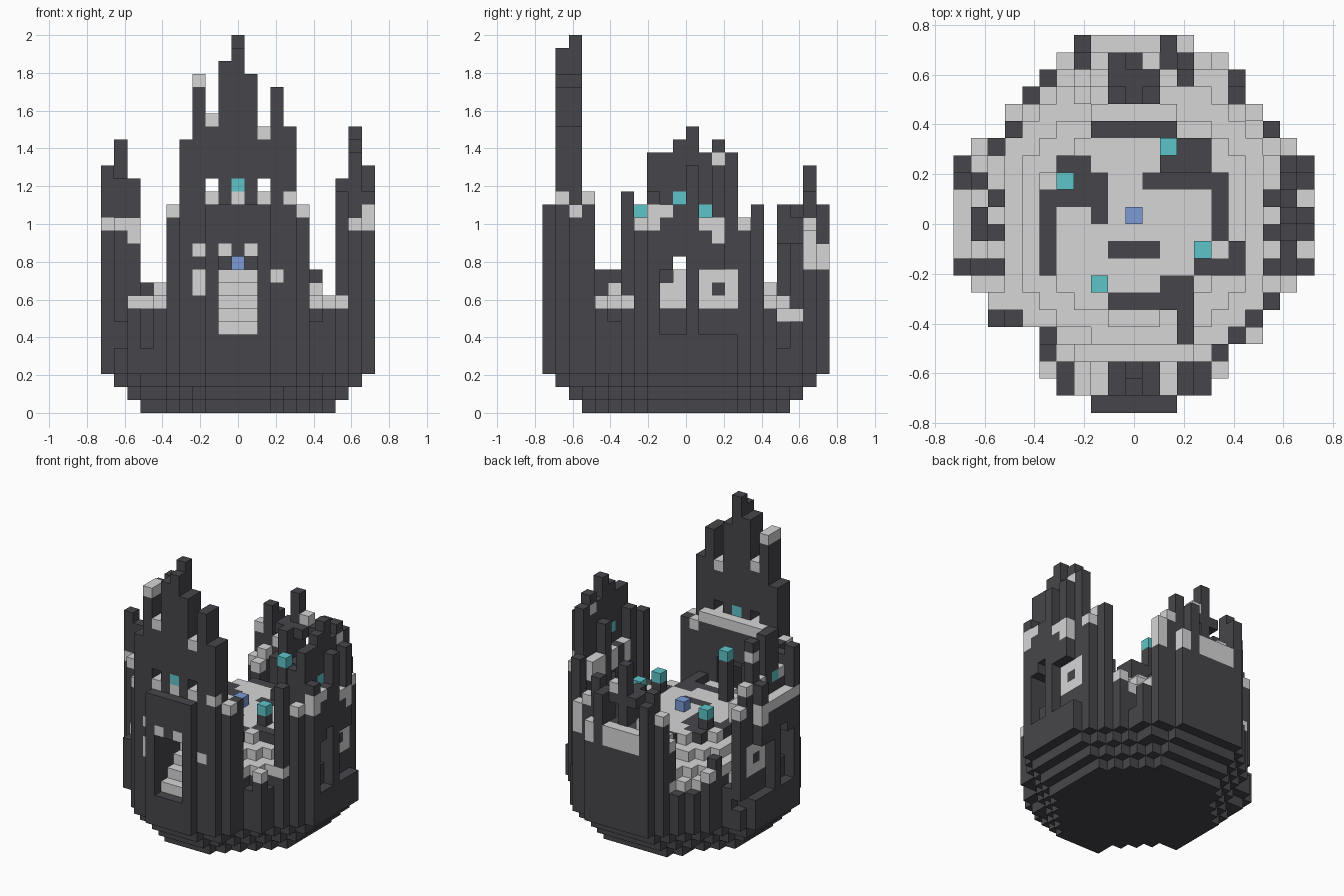
import bpy, bmesh, math, random

old = bpy.data.objects.get("Cube")
if old:
    bpy.data.objects.remove(old, do_unlink=True)
random.seed(4)
S = 2 / 29  # edge of one block
COLOURS = {"dark_stone": (0.062, 0.06, 0.068), "pale_stone": (0.66, 0.67, 0.66),
           "teal_crystal": (0.11, 0.56, 0.59), "blue_crystal": (0.2, 0.33, 0.67)}
DARK, PALE, TEAL, BLUE = range(4)
mats = []
for name, rgb in COLOURS.items():
    m = bpy.data.materials.new(name)
    m.use_nodes = True
    m.diffuse_color = (*rgb, 1)
    m.node_tree.nodes["Principled BSDF"].inputs["Base Color"].default_value = (*rgb, 1)
    mats.append(m)

blocks = {}  # (i, j, k) -> (part, colour)


def box(part, xs, ys, zs, colour=DARK):
    """Fill inclusive ranges of blocks."""
    for i in range(xs[0], xs[1] + 1):
        for j in range(ys[0], ys[1] + 1):
            for k in range(zs[0], zs[1] + 1):
                blocks[i, j, k] = (part, colour)


def column(part, i, j, bottom, top, cap=DARK):
    """Dark column up to a height, with a coloured top block."""
    box(part, (i, i), (j, j), (bottom, top - 1))
    blocks[i, j, top - 1] = (part, cap)


def cut(xs, ys, zs):
    for i in range(xs[0], xs[1] + 1):
        for j in range(ys[0], ys[1] + 1):
            for k in range(zs[0], zs[1] + 1):
                blocks.pop((i, j, k), None)


# Plan outline: first and last block of each row, front to back
ROWS = [(8, 12), (6, 14), (5, 15), (5, 15), (5, 17), (2, 17), (2, 18), (1, 19)] \
    + [(0, 20)] * 7 + [(1, 19), (3, 18), (3, 17), (4, 16), (5, 16), (6, 15), (7, 13)]
plan = {(i, j) for j, (a, b) in enumerate(ROWS) for i in range(a, b + 1)}


def erode(cells):
    return {(i, j) for i, j in cells
            if {(i + 1, j), (i - 1, j), (i, j + 1), (i, j - 1)} <= cells}


inner = erode(plan)
layers = [plan]
for _ in range(3):
    layers.insert(0, erode(layers[0]))

# Rounded base with terraced courtyard and broken rim
for i, j in sorted(plan):
    r = math.hypot(i - 10, j - 10.5)
    top = 11 if r < 5.6 else 10 if r < 7 else 9 if r < 8.6 else 8
    rim = (i, j) not in inner
    if rim:
        top = random.choice((5, 6, 7, 8, 9))
    for k in range(top):
        if (i, j) in layers[min(k, 3)]:
            blocks[i, j, k] = ("base", DARK)
    if not rim or top == 9:
        blocks[i, j, top - 1] = ("courtyard_floor", PALE)

# Dark ruins on the courtyard
for xs, ys, top in [((9, 11), (9, 9), 11), ((5, 8), (12, 12), 11), ((8, 8), (11, 13), 11),
                    ((8, 12), (16, 16), 11), ((11, 14), (13, 13), 11),
                    ((12, 14), (14, 14), 12), ((13, 14), (15, 15), 12),
                    ((7, 7), (13, 14), 11), ((6, 6), (14, 14), 11), ((15, 15), (10, 13), 11),
                    ((14, 16), (8, 8), 11), ((5, 5), (8, 11), 11), ((16, 16), (9, 9), 11),
                    ((9, 12), (6, 6), 11), ((12, 12), (7, 7), 11), ((13, 13), (4, 7), 11)]:
    box("courtyard_ruins", xs, ys, (8, top - 1))

# Crystal posts
for i, j, top in [(8, 7, 16), (14, 9, 13), (6, 13, 13), (12, 15, 15)]:
    column("crystal_post", i, j, 9, top, TEAL)
blocks[10, 11, 11] = ("centre_crystal", BLUE)

# Front spire
SPIRE = [16, 21, 26, 23, 27, 29, 26, 22, 25, 22, 16]
for n, top in enumerate(SPIRE):
    i = 5 + n
    side = n in (0, 10)
    cap = PALE if n in (0, 2, 3, 7, 10) else DARK
    for j in ((2, 3) if side else (1, 2)):
        lower = 1 if (j == 1 and n == 5) else 0
        column("front_spire", i, j, 4, top - lower, DARK if side and j == 3 else cap)
    if n in (1, 2, 3, 7, 8, 9):
        column("front_spire", i, 3, 8, 17 if n not in (1, 9) else 16, PALE)
    if 3 <= n <= 7:
        column("front_spire", i, 0, 4 if n in (3, 7) else 3, 16)
box("front_spire", (9, 11), (3, 3), (13, 15))
for i in (8, 12):
    cut((i, i), (0, 3), (17, 17))
    box("spire_sill", (i, i), (1, 3), (16, 16), PALE)
box("spire_sill", (10, 10), (1, 3), (16, 16), PALE)
box("spire_sill", (9, 11), (3, 3), (16, 16), PALE)
box("spire_crystal", (10, 10), (1, 2), (17, 17), TEAL)
for i, k in [(7, 12), (9, 12), (11, 12), (7, 10), (7, 9), (13, 10), (14, 16)]:
    box("spire_inlay", (i, i), (0 if 8 <= i <= 12 else 1, 1), (k, k), PALE)

# Gate and stairs
cut((9, 11), (0, 3), (6, 11))
for j in range(6):
    cut((9, 11), (j, j), (j + 6, 11))
    box("gate_stairs", (9, 11), (j, j), (max(5, j + 4), j + 5), PALE if j else DARK)

# Side towers, mirrored with different peaks
LEFT = ([20, 20, 21, 22, 20, 21, 20],
        [(17, DARK), (16, PALE), (16, DARK), (19, DARK), (15, PALE), (19, DARK), (11, PALE)])
RIGHT = ([18, 17, 21, 21, 17, 21, 17],
         [(19, DARK)] + [(15, PALE)] * 4 + [(17, DARK), (11, PALE)])
for part, flip, (crests, buttresses) in (("left_tower", 0, LEFT), ("right_tower", 1, RIGHT)):
    def at(i):
        return 20 - i if flip else i

    def block(i, j, k, colour):
        blocks[at(i), j, k] = (part, colour)

    for n, crest in enumerate(crests):
        j = 8 + n
        column(part, at(19), j, 4, crest, PALE if crest == 17 else DARK)
        column(part, at(20), j, 4, *buttresses[n])
        if n in (0, 4):
            column(part, at(18), j, 8, 18)
        else:
            box(part, (at(18), at(18)), (j, j), (13, 14), PALE if n != 2 else DARK)
    # window openings with pale stone behind
    outer = sorted((at(19), at(20)))
    cut(outer, (9, 10), (8, 10))
    box(part, (at(18), at(18)), (9, 10), (8, 9), PALE)
    block(18, 10, 10, PALE)
    cut((at(20), at(20)), (9, 10), (6, 10))
    cut((at(20), at(20)), (12, 14), (6, 10))
    box(part, (at(19), at(19)), (12, 14), (8, 10), PALE)
    block(19, 13, 9, DARK)
    # inlays and crystals
    block(19, 10, 16, TEAL)
    for j, k in [(8, 14), (13, 13), (13, 14)]:
        block(20, j, k, PALE)
    block(19, 13, 19, PALE)
    # flanking pillars
    column(part, at(19), 7, 7, 15, PALE)
    column(part, at(19), 15, 6, 15, PALE)
    if flip:
        box(part, (at(18), at(18)), (7, 7), (9, 12))
        box(part, (at(18), at(18)), (7, 7), (13, 14), PALE)
    else:
        column(part, 18, 6, 6, 17)
        block(18, 6, 8, PALE)
        block(20, 8, 15, PALE)
        block(19, 12, 15, TEAL)
column("back_pillar", 18, 16, 6, 16)
column("back_pillar", 3, 16, 6, 10)

# Back tower with balcony
BACK = [15, 17, 14, 16, 19, 17, 16, 17, 15, 14]
for n, top in enumerate(BACK):
    i = 6 + n
    column("back_tower", i, 20, 4, top, PALE if n in (0, 2, 5, 8, 9) else DARK)
    if i in (9, 10, 11, 13):
        column("back_tower", i, 19, 8, 16 if i < 12 else 13)
for i in (9, 10, 11):
    column("back_tower", i, 18, 8, 16 if i == 10 else 13)
for i, j, top in [(6, 19, 12), (7, 19, 13), (7, 18, 12)]:
    column("back_tower", i, j, 8, top, PALE)
for i in (8, 9, 11):
    cut((i, i), (18, 21), (13, 14 if i != 8 else 12))
for i in range(7, 14):
    column("back_tower", i, 21, 4, 11)
    if i in (7, 12):
        column("back_tower", i, 21, 4, 16)
    else:
        box("back_balcony", (i, i), (21, 21), (11, 12), PALE)
box("back_balcony", (15, 15), (20, 20), (11, 12), PALE)

# Keep the sight line through the window openings
cut((0, 20), (10, 10), (11, 11))

# One mesh per part, made of the exposed block faces only
DIRS = [(1, 0, 0), (-1, 0, 0), (0, 1, 0), (0, -1, 0), (0, 0, 1), (0, 0, -1)]
for part in sorted({p for p, _ in blocks.values()}):
    bm = bmesh.new()
    cache = {}

    def vert(p):
        if p not in cache:
            cache[p] = bm.verts.new(((p[0] - 10.5) * S, (p[1] - 11) * S, p[2] * S))
        return cache[p]

    for cell, (owner, colour) in blocks.items():
        if owner != part:
            continue
        for d in DIRS:
            if tuple(c + e for c, e in zip(cell, d)) in blocks:
                continue
            axis = [abs(e) for e in d].index(1)
            ring = []
            for u, v in ((0, 0), (1, 0), (1, 1), (0, 1)):
                p = list(cell)
                p[axis] += max(d[axis], 0)
                p[(axis + 1) % 3] += u
                p[(axis + 2) % 3] += v
                ring.append(vert(tuple(p)))
            f = bm.faces.new(ring if d[axis] > 0 else ring[::-1])
            f.material_index = colour
    mesh = bpy.data.meshes.new(part)
    bm.to_mesh(mesh)
    bm.free()
    for m in mats:
        mesh.materials.append(m)
    bpy.context.scene.collection.objects.link(bpy.data.objects.new(part, mesh))
